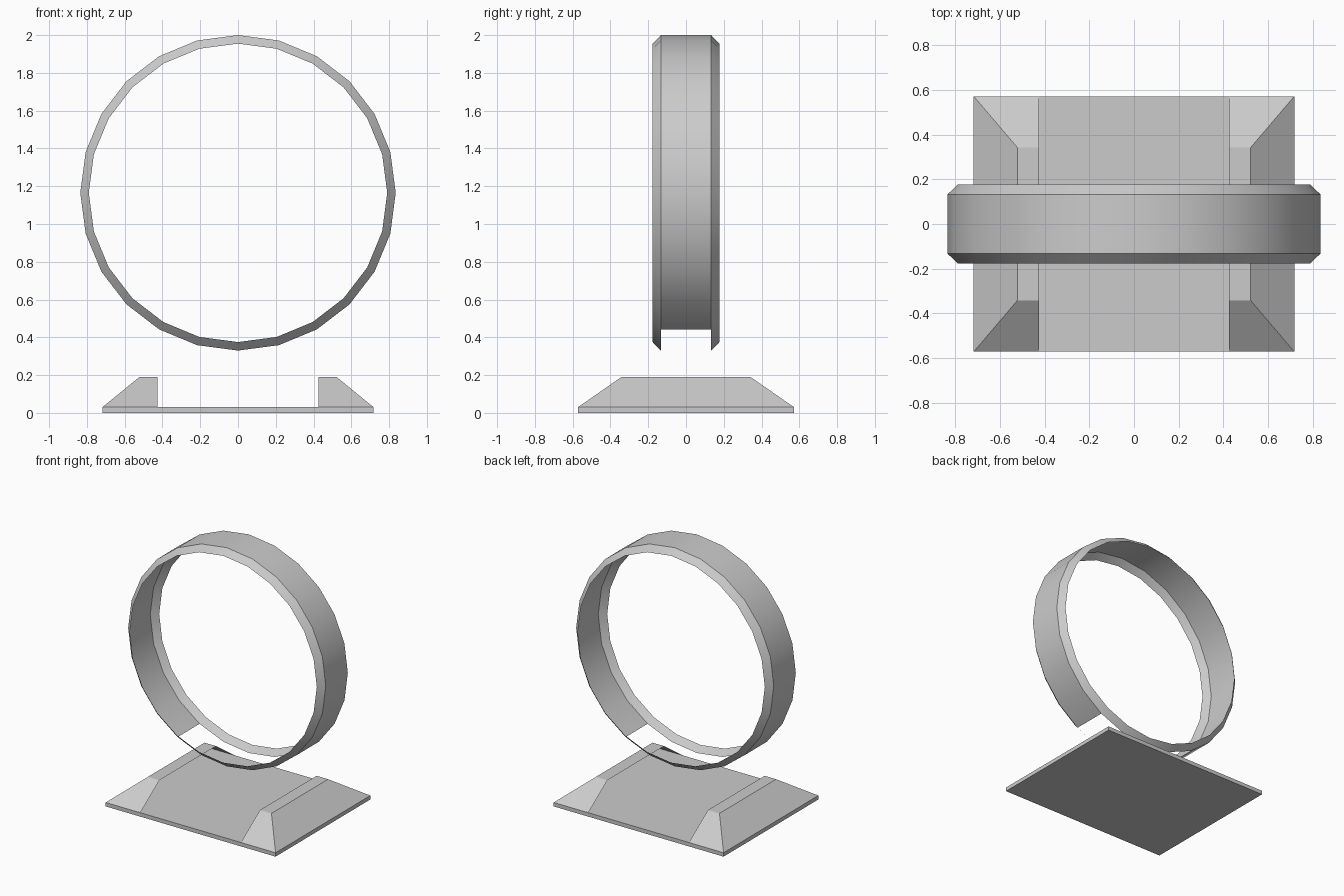
import bpy, bmesh, math

cube = bpy.data.objects.get("Cube")
if cube:
    bpy.data.objects.remove(cube, do_unlink=True)

# One plain grey for everything
GREY = (0.6, 0.6, 0.6, 1)
grey = bpy.data.materials.new("plain grey")
grey.use_nodes = True
grey.diffuse_color = GREY
grey.node_tree.nodes["Principled BSDF"].inputs["Base Color"].default_value = GREY


def add_object(name, bm, smooth=False):
    mesh = bpy.data.meshes.new(name)
    bm.to_mesh(mesh)
    bm.free()
    obj = bpy.data.objects.new(name, mesh)
    bpy.context.collection.objects.link(obj)
    mesh.materials.append(grey)
    if smooth:
        bpy.ops.object.select_all(action="DESELECT")
        obj.select_set(True)
        bpy.context.view_layer.objects.active = obj
        bpy.ops.object.shade_smooth_by_angle(angle=math.radians(30))
    return obj


# Base slab
BASE_X, BASE_Y, BASE_Z = 0.718, 0.572, 0.03
bm = bmesh.new()
bmesh.ops.create_cube(bm, size=1)
for v in bm.verts:
    v.co.x *= 2 * BASE_X
    v.co.y *= 2 * BASE_Y
    v.co.z = BASE_Z if v.co.z > 0 else 0
add_object("base_slab", bm)


# Sloped side supports: thin shells, open towards the middle
def side_support(name, side):
    inner, top_x, top_y, top_z = 0.425, 0.522, 0.342, 0.19
    bm = bmesh.new()

    def rect(x, y, z):
        return [bm.verts.new((side * px, py, z))
                for px, py in ((inner, -y), (x, -y), (x, y), (inner, y))]

    low, high = rect(BASE_X, BASE_Y, BASE_Z), rect(top_x, top_y, top_z)
    for i in range(3):
        bm.faces.new((low[i], low[i + 1], high[i + 1], high[i]))
    bm.faces.new(high)
    if side < 0:
        bmesh.ops.reverse_faces(bm, faces=bm.faces[:])
    add_object(name, bm)


side_support("left_support", 1)
side_support("right_support", -1)

# Thin ring with bevelled rims; the band is open at the bottom
SIDES, CENTRE_Z = 24, 1.165
profile = [(-0.177, 0.79), (-0.133, 0.835), (0.133, 0.835), (0.177, 0.79)]
bm = bmesh.new()
loops = []
for i in range(SIDES):
    a = 2 * math.pi * i / SIDES          # measured from the bottom
    loops.append([bm.verts.new((r * math.sin(a), y, CENTRE_Z - r * math.cos(a)))
                  for y, r in profile])
gap = (0, 1, SIDES - 2, SIDES - 1)
for i in range(SIDES):
    a, b = loops[i], loops[(i + 1) % SIDES]
    for k in range(3):
        if k == 1 and i in gap:
            continue
        bm.faces.new((a[k], b[k], b[k + 1], a[k + 1]))
add_object("ring", bm, smooth=True)
